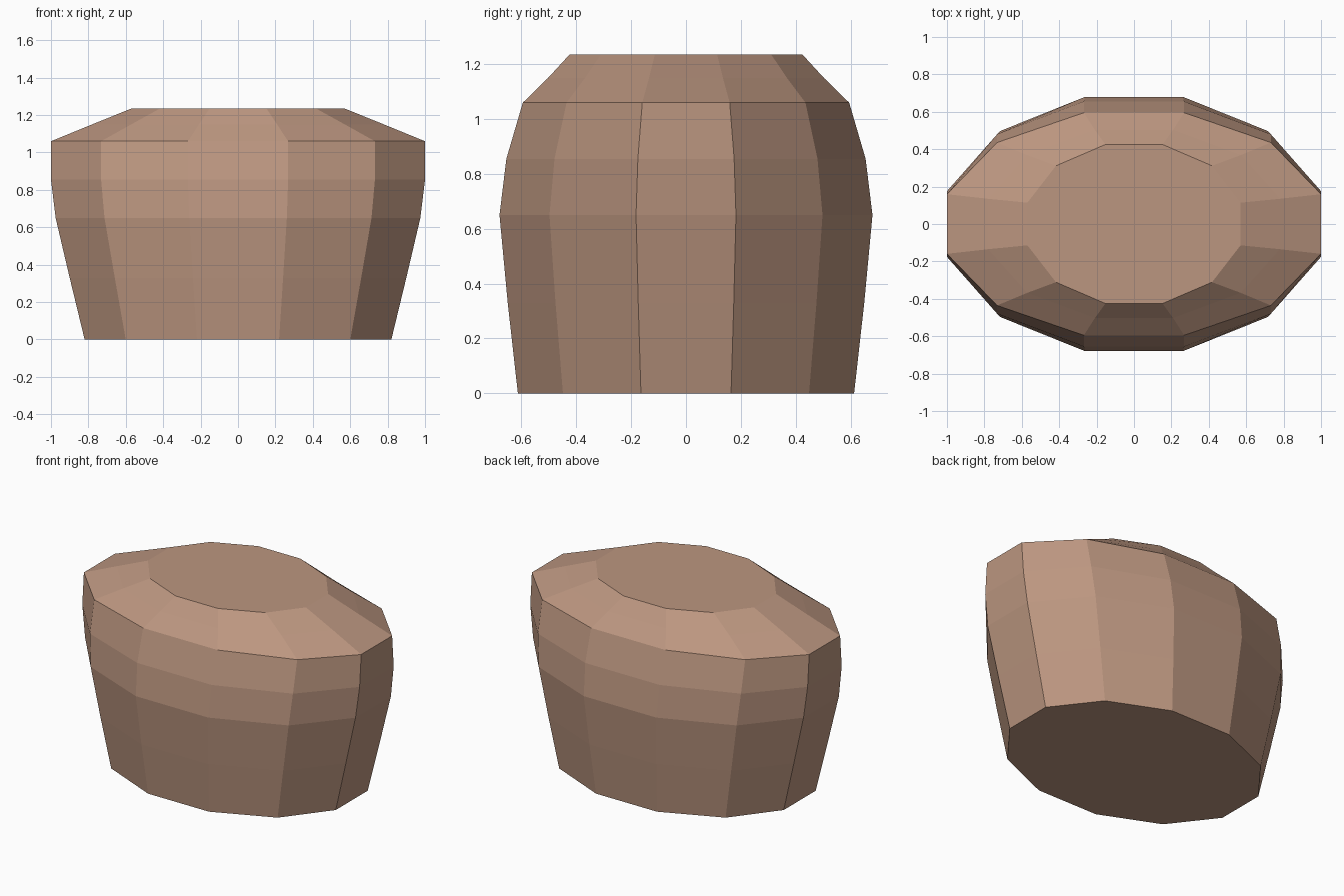
import bpy, bmesh, math

if "Cube" in bpy.data.objects:
    bpy.data.objects.remove(bpy.data.objects["Cube"])

SIDES = 12
# height, half width, half depth of each ring
RINGS = [(0.0, 0.82, 0.613), (0.33, 0.90, 0.65), (0.65, 0.975, 0.68),
         (0.855, 1.0, 0.655), (1.06, 1.0, 0.595), (1.15, 0.78, 0.503),
         (1.235, 0.57, 0.425)]

clay = bpy.data.materials.new("clay_brown")
clay.diffuse_color = (0.50, 0.305, 0.215, 1)
clay.use_nodes = True
clay.node_tree.nodes["Principled BSDF"].inputs["Base Color"].default_value = clay.diffuse_color

# Faceted oval body, lofted through the rings
bm = bmesh.new()
k = 1 / math.cos(math.pi / SIDES)  # flat sides face the axes
loops = []
for z, a, b in RINGS:
    angles = [(i + 0.5) * math.tau / SIDES for i in range(SIDES)]
    loops.append([bm.verts.new((a * k * math.cos(t), b * k * math.sin(t), z)) for t in angles])
for low, high in zip(loops, loops[1:]):
    for i in range(SIDES):
        j = (i + 1) % SIDES
        bm.faces.new((low[i], low[j], high[j], high[i]))

# Flat base and top
bm.faces.new(loops[0][::-1])
bm.faces.new(loops[-1])

mesh = bpy.data.meshes.new("faceted_body")
bm.to_mesh(mesh)
bm.free()
mesh.materials.append(clay)
body = bpy.data.objects.new("faceted_body", mesh)
bpy.context.collection.objects.link(body)
